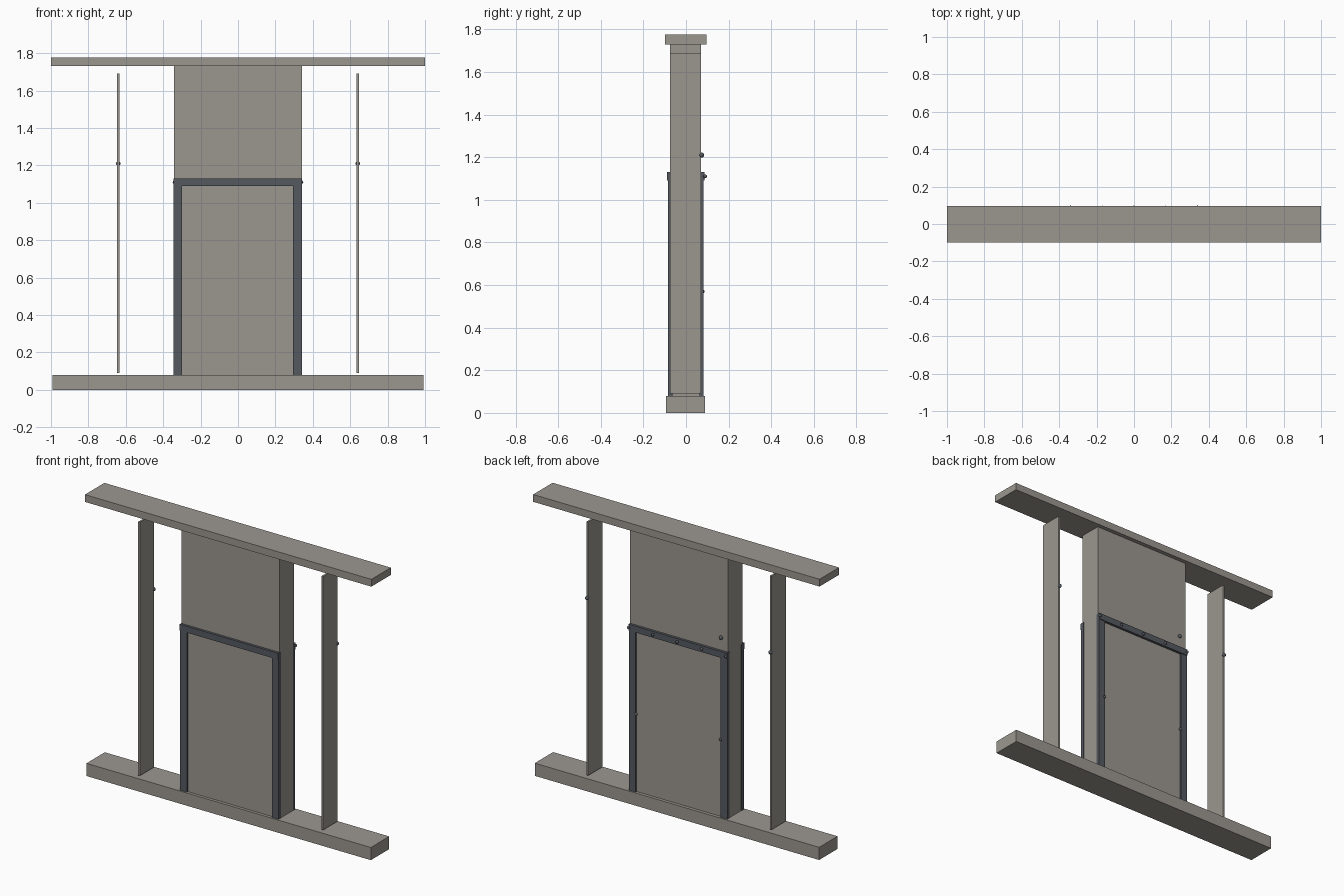
import bpy

if "Cube" in bpy.data.objects:
    bpy.data.objects.remove(bpy.data.objects["Cube"])

dark = bpy.data.materials.new("dark_trim")
dark.diffuse_color = (0.09, 0.10, 0.115, 1)
dark.use_nodes = True
dark.node_tree.nodes["Principled BSDF"].inputs["Base Color"].default_value = dark.diffuse_color
stone = bpy.data.materials.new("warm_grey")
stone.diffuse_color = (0.33, 0.31, 0.28, 1)
stone.use_nodes = True
stone.node_tree.nodes["Principled BSDF"].inputs["Base Color"].default_value = stone.diffuse_color


def box(name, x, y, z, mat):
    """Box from (min, max) ranges on each axis."""
    bpy.ops.mesh.primitive_cube_add(
        size=1, location=[(a + b) / 2 for a, b in (x, y, z)])
    o = bpy.context.object
    o.name = name
    o.scale = [b - a for a, b in (x, y, z)]
    bpy.ops.object.transform_apply(location=False, rotation=False, scale=True)
    o.data.materials.append(mat)
    return o


def ball(name, loc, r):
    bpy.ops.mesh.primitive_uv_sphere_add(
        segments=16, ring_count=8, radius=r, location=loc)
    o = bpy.context.object
    o.name = name
    bpy.ops.object.shade_smooth_by_angle()
    o.data.materials.append(dark)


# Floor and roof slabs
box("floor_slab", (-0.993, 0.993), (-0.093, 0.09), (0, 0.08), stone)
box("roof_slab", (-1, 1), (-0.098, 0.096), (1.73, 1.776), stone)

# Central wall block, running into both slabs
box("central_wall", (-0.343, 0.341), (-0.074, 0.07), (0.002, 1.774), stone)

# Thin side fins with a ball on the back edge
for s in (-1, 1):
    cx = 0.64 * s
    box("side_fin", (cx - 0.006, cx + 0.006), (-0.074, 0.07), (0.09, 1.69), stone)
    ball("fin_knob", (cx, 0.073, 1.21), 0.012)

# Door frames on front and back faces
for side, post_y, head_y in (("front", (-0.084, -0.06), (-0.089, -0.06)),
                             ("back", (0.06, 0.081), (0.06, 0.086))):
    for x in ((-0.345, -0.299), (0.295, 0.342)):
        box(side + "_door_post", x, post_y, (0.08, 1.09), dark)
    box(side + "_door_header", (-0.345, 0.342), head_y, (1.09, 1.13), dark)

# Studs along the back header
for i in range(5):
    ball("header_stud", (-0.34 + 0.17 * i, 0.089, 1.11), 0.009)

# Small knobs on the back posts and wall
for s in (-1, 1):
    ball("post_knob", (0.297 * s, 0.077, 0.57), 0.01)
ball("wall_knob", (-0.295, 0.073, 1.21), 0.012)
